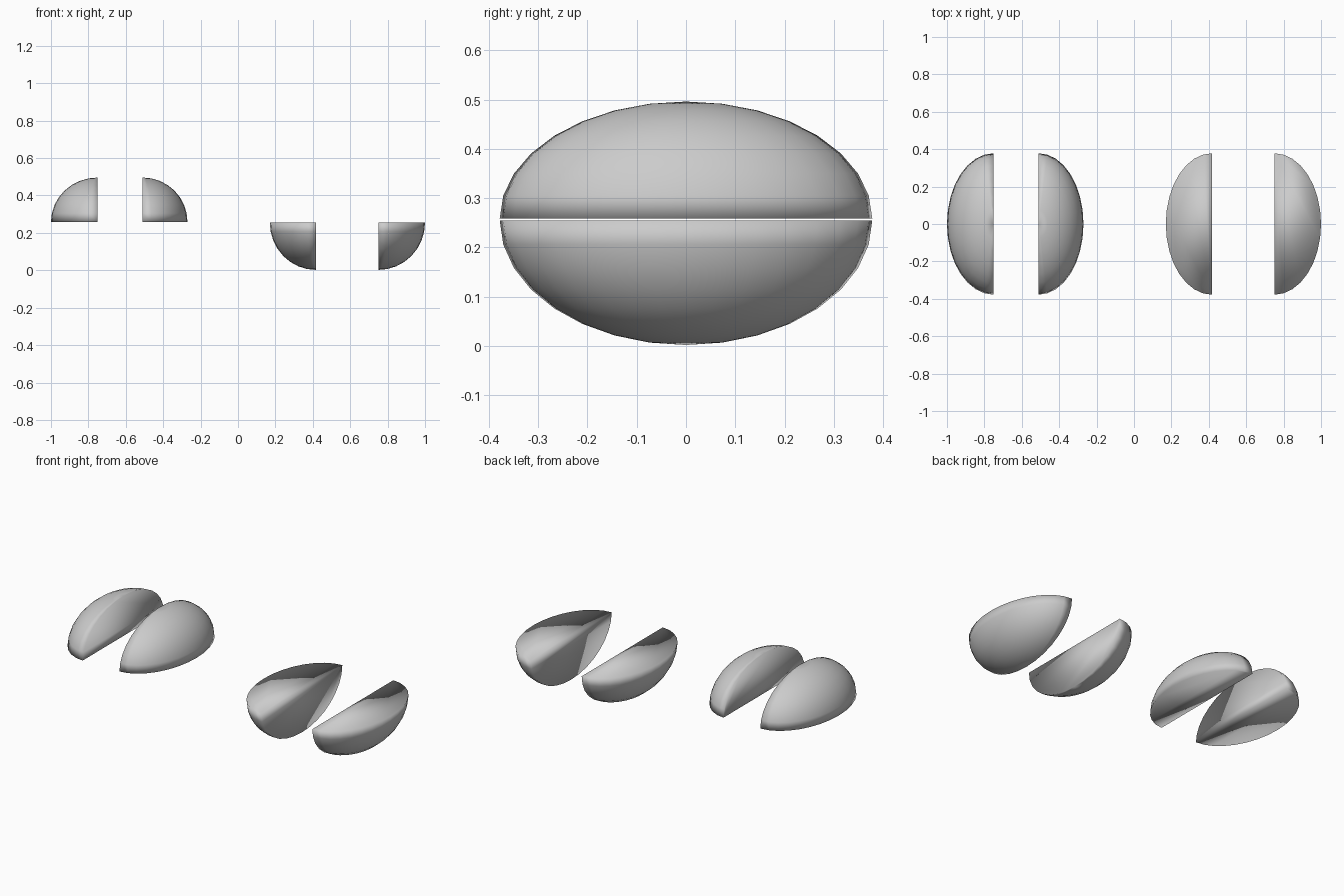
import bpy, bmesh
from mathutils import Matrix, Vector

if "Cube" in bpy.data.objects:
    bpy.data.objects.remove(bpy.data.objects["Cube"])


def wedge(name, face_x, side, up, rx, base_z, rz):
    """Closed quarter of an ellipsoid: side/up (+1 or -1) choose the quarter kept."""
    bm = bmesh.new()
    bmesh.ops.create_uvsphere(bm, u_segments=32, v_segments=16, radius=1)
    # Cut on the two flat faces and cap each one
    for normal in (Vector((side, 0, 0)), Vector((0, 0, up))):
        bmesh.ops.bisect_plane(bm, geom=bm.verts[:] + bm.edges[:] + bm.faces[:],
                               dist=1e-4, plane_co=(0, 0, 0), plane_no=normal,
                               clear_inner=True)
        rim = [e for e in bm.edges if e.is_boundary]
        bmesh.ops.holes_fill(bm, edges=rim, sides=0)
    bmesh.ops.transform(bm, verts=bm.verts[:],
                        matrix=Matrix.Translation((face_x, 0, base_z))
                        @ Matrix.Diagonal((rx, 0.378, rz, 1)))
    bmesh.ops.recalc_face_normals(bm, faces=bm.faces[:])
    for f in bm.faces:
        f.smooth = True
    me = bpy.data.meshes.new(name)
    bm.to_mesh(me)
    bm.free()
    ob = bpy.data.objects.new(name, me)
    bpy.context.collection.objects.link(ob)
    return ob


# Raised pair: rounded tops, flat undersides
wedge("upper_wedge_left", -0.75, -1, 1, 0.25, 0.259, 0.237)
wedge("upper_wedge_right", -0.51, 1, 1, 0.24, 0.259, 0.237)
# Lowered pair: rounded undersides, flat tops
wedge("lower_wedge_left", 0.417, -1, -1, 0.247, 0.255, 0.253)
wedge("lower_wedge_right", 0.75, 1, -1, 0.25, 0.255, 0.253)
